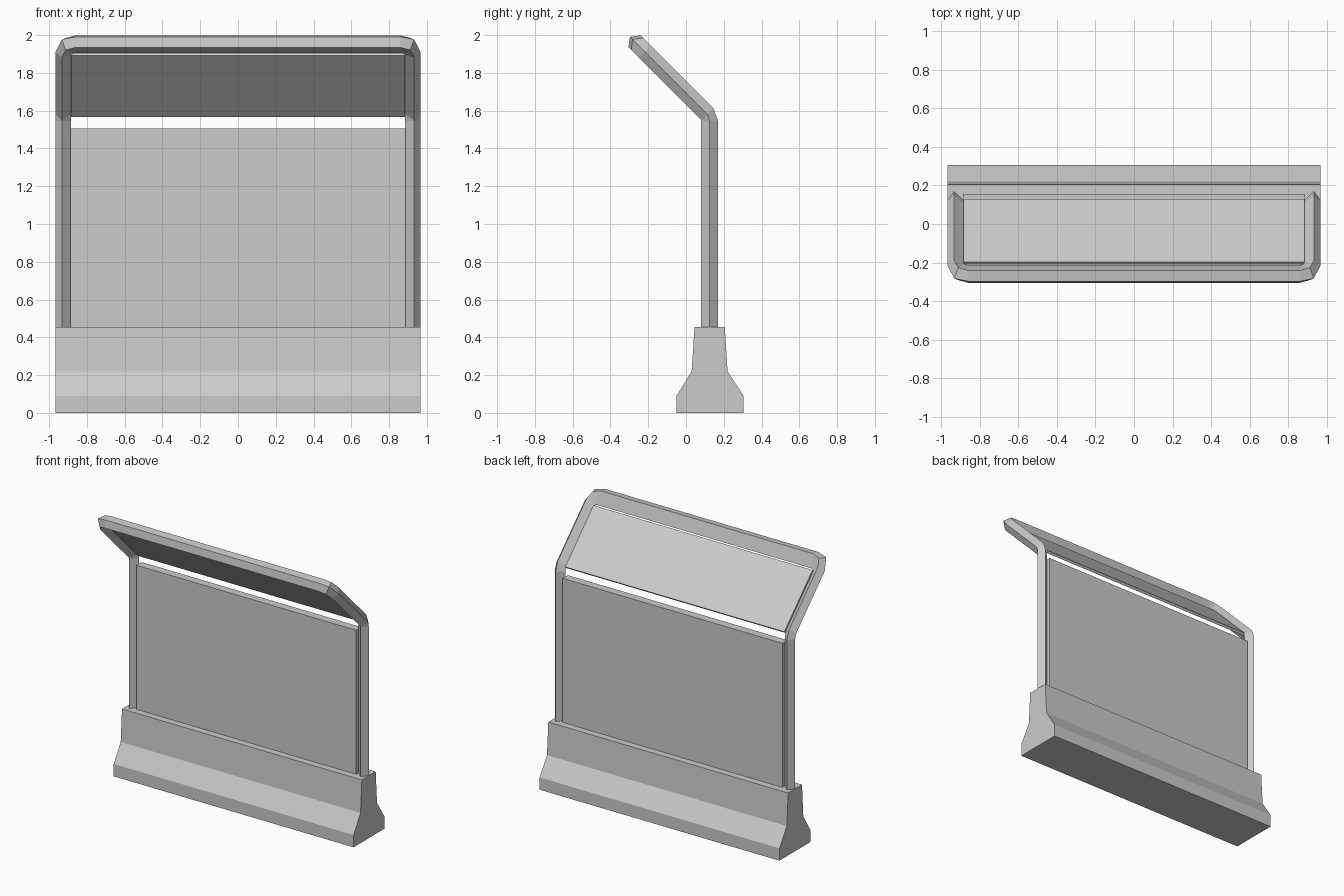
import bpy, bmesh
from mathutils import Vector

if "Cube" in bpy.data.objects:
    bpy.data.objects.remove(bpy.data.objects["Cube"])

grey = bpy.data.materials.new("light grey")
grey.diffuse_color = (0.6, 0.6, 0.6, 1)
grey.use_nodes = True
grey.node_tree.nodes["Principled BSDF"].inputs["Base Color"].default_value = grey.diffuse_color


def finish(name, bm):
    bmesh.ops.recalc_face_normals(bm, faces=bm.faces)
    mesh = bpy.data.meshes.new(name)
    bm.to_mesh(mesh)
    bm.free()
    mesh.materials.append(grey)
    obj = bpy.data.objects.new(name, mesh)
    bpy.context.collection.objects.link(obj)
    return obj


def loft(name, rings):
    """Skin a list of closed rings and cap both ends."""
    bm = bmesh.new()
    loops = [[bm.verts.new(p) for p in ring] for ring in rings]
    n = len(loops[0])
    for a, b in zip(loops, loops[1:]):
        for i in range(n):
            j = (i + 1) % n
            bm.faces.new((a[i], a[j], b[j], b[i]))
    bm.faces.new(loops[0])
    bm.faces.new(loops[-1])
    return finish(name, bm)


def extrude_x(name, profile, half):
    return loft(name, [[(x, y, z) for y, z in profile] for x in (-half, half)])


# Concrete barrier foot
extrude_x("barrier_base", [(-0.05, 0), (-0.05, 0.09), (0.03, 0.22), (0.045, 0.455),
                           (0.205, 0.455), (0.22, 0.22), (0.305, 0.09), (0.305, 0)], 0.967)

# Upright panel
extrude_x("upright_panel", [(0.095, 0.45), (0.095, 1.505), (0.155, 1.505), (0.155, 0.45)], 0.886)

# Sloping panel, leaning forward at 45 degrees
up = Vector((0, -1, 1)).normalized()
out = Vector((0, 1, 1)).normalized()
low, high, t = Vector((0, 0.122, 1.572)), Vector((0, -0.2035, 1.8975)), out * 0.0095
extrude_x("sloping_panel", [(p.y, p.z) for p in (low - t, high - t, high + t, low + t)], 0.883)

# Four-sided tube frame: rings are outer, front ridge, inner, back ridge
R = 0.045
OUTER, RIDGE, INNER = 0.967, 0.933, 0.885


def post_ring(z):
    return [Vector(p) for p in ((-OUTER, 0.125, z), (-RIDGE, 0.125 - R, z),
                                (-INNER, 0.125, z), (-RIDGE, 0.125 + R, z))]


top = Vector((0, -0.273, 1.967))


def slope_ring(outer, ridge, inner):
    """Each argument is (x, distance along the slope from the top bar)."""
    o, r, i = (top + up * s + Vector((x, 0, 0)) for x, s in (outer, ridge, inner))
    return [o, r - out * R, i, r + out * R]


half = [
    post_ring(0.44),
    post_ring(1.545),
    slope_ring((-OUTER, -0.546), (-RIDGE, -0.546), (-INNER, -0.546)),
    slope_ring((-OUTER, -0.08), (-RIDGE, -0.075), (-INNER, -0.105)),
    slope_ring((-0.932, 0.014), (-0.912, -0.02), (-0.88, -0.093)),
    slope_ring((-0.86, 0.034), (-0.86, 0.0), (-0.866, -0.087)),
]
mirrored = [[Vector((-p.x, p.y, p.z)) for p in ring] for ring in reversed(half)]
loft("tube_frame", half + mirrored)
